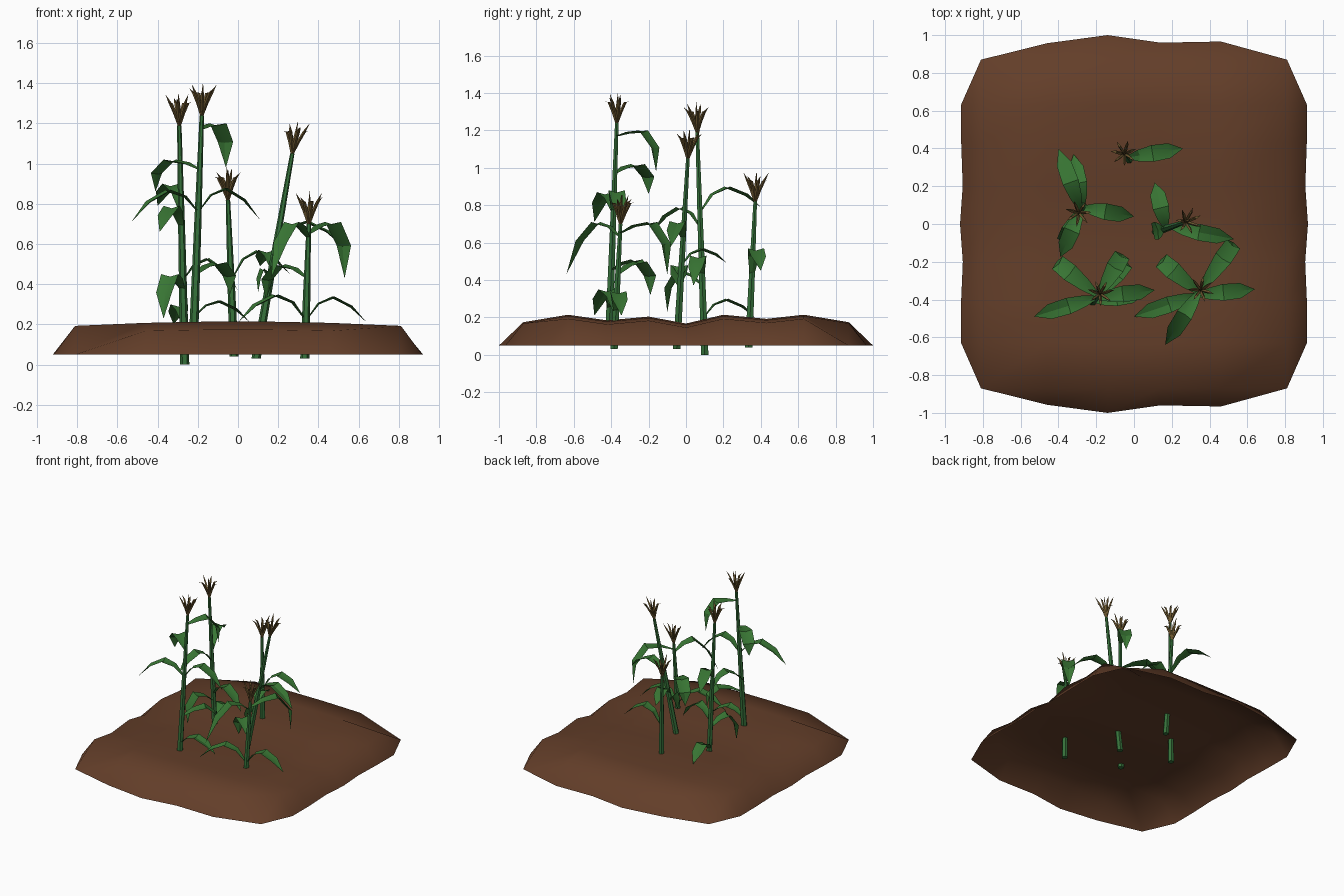
import bpy, bmesh, math
from mathutils import Vector

if "Cube" in bpy.data.objects:
    bpy.data.objects.remove(bpy.data.objects["Cube"])


def material(name, rgb):
    m = bpy.data.materials.new(name)
    m.diffuse_color = (*rgb, 1)
    m.use_nodes = True
    m.node_tree.nodes["Principled BSDF"].inputs["Base Color"].default_value = m.diffuse_color
    return m


SOIL = material("soil brown", (0.125, 0.048, 0.022))
STALK = material("stalk green", (0.036, 0.165, 0.042))
LEAF = material("leaf green", (0.04, 0.18, 0.034))
TASSEL = material("tassel straw", (0.15, 0.095, 0.028))


def finish(bm, name, mat, smooth=40):
    """Turn a bmesh into a named, single-colour object."""
    me = bpy.data.meshes.new(name)
    bm.to_mesh(me)
    bm.free()
    me.materials.append(mat)
    ob = bpy.data.objects.new(name, me)
    bpy.context.collection.objects.link(ob)
    if smooth:
        bpy.ops.object.select_all(action='DESELECT')
        ob.select_set(True)
        bpy.context.view_layer.objects.active = ob
        bpy.ops.object.shade_smooth_by_angle(angle=math.radians(smooth))
    return ob


def tube(bm, pts, radii, sides):
    """Tapered upright tube through pts; a zero last radius makes a point."""
    rings = []
    for p, r in zip(pts, radii):
        n = sides if r > 0 else 1
        rings.append([bm.verts.new(Vector(p) + Vector((
            r * math.cos(2 * math.pi * k / sides),
            r * math.sin(2 * math.pi * k / sides), 0))) for k in range(n)])
    for a, b in zip(rings, rings[1:]):
        for k in range(sides):
            j = (k + 1) % sides
            if len(b) == 1:
                bm.faces.new((a[k], a[j], b[0]))
            else:
                bm.faces.new((a[k], a[j], b[j], b[k]))
    bm.faces.new(rings[0][::-1])
    if len(rings[-1]) > 1:
        bm.faces.new(rings[-1])


# Open soil mound with ridges running along x and a sloping skirt
XS = [-0.92, -0.81, -0.46, -0.14, 0.14, 0.46, 0.81, 0.92]
ROWS = [(-1, .05), (-.87, .175), (-.63, .215), (-.42, .185), (-.2, .205), (0, .168),
        (.2, .215), (.43, .193), (.63, .215), (.87, .175), (1, .05)]
END_Y = {2: .957, 3: 1.0, 4: .96, 5: .966}
bm = bmesh.new()
grid = {}
for j, (y, z) in enumerate(ROWS):
    for i, x in enumerate(XS):
        end, side = j in (0, 10), i in (0, 7)
        near_end, near_side = j in (1, 9), i in (1, 6)
        if (end and (side or near_side)) or (side and near_end):
            continue                      # clipped corners
        px, py, pz = x, y, z - 0.022 * (x / 0.81) ** 2
        if end:
            py = math.copysign(END_Y[i], y)
        if side:
            px = math.copysign(0.913 + 0.008 * math.cos(j * 2.5), x)
        if end or side or (near_end and near_side):
            pz = 0.05
        grid[i, j] = bm.verts.new((px, py, pz))
for j in range(len(ROWS) - 1):
    for i in range(len(XS) - 1):
        keys = [(i, j), (i + 1, j), (i + 1, j + 1), (i, j + 1)]
        vs = [grid[k] for k in keys if k in grid]
        if len(vs) >= 3:
            bm.faces.new(vs)
finish(bm, "soil_mound", SOIL, 60)

# Leaf outline: (distance out, share of rise) with widths; arched or drooping
ARCH = [0, .2, .45, .75, 1]
DROOP = [0, .32, .68, .98, 1]
WIDTH = [.022, .062, .088, .08, 0]


def leaf(bm, base, z0, zp, tip, droop):
    """Creased blade from the stalk at z0, over a peak at zp, to the tip."""
    start = Vector((base.x, base.y, z0))
    tip = Vector(tip)
    flat = Vector((tip.x - start.x, tip.y - start.y, 0))
    side = Vector((-flat.y, flat.x, 0)).normalized()
    zs = [z0, z0 + .72 * (zp - z0), zp, zp + (.42 if droop else .36) * (tip.z - zp), tip.z]
    pts = [start + flat * f for f in (DROOP if droop else ARCH)]
    for p, z in zip(pts, zs):
        p.z = z
    rows = []
    for k, (p, w) in enumerate(zip(pts, WIDTH)):
        if w == 0:
            rows.append([bm.verts.new(p)])
            continue
        if droop:
            w *= 1.1
        t = (pts[min(k + 1, 4)] - pts[max(k - 1, 0)]).normalized()
        sink = t.cross(side) * (-.14 * w)
        rows.append([bm.verts.new(p - side * w / 2), bm.verts.new(p + sink),
                     bm.verts.new(p + side * w / 2)])
    for a, b in zip(rows, rows[1:]):
        for k in range(2):
            if len(b) == 1:
                bm.faces.new((a[k], b[0], a[k + 1]))
            else:
                bm.faces.new((a[k], b[k], b[k + 1], a[k + 1]))
    bmesh.ops.recalc_face_normals(bm, faces=bm.faces[:])


# Each plant: stalk base, stalk top, leaves (start z, peak z, tip, drooping)
PLANTS = [
    ((-.265, .10, 0), (-.292, .06, 1.19), [
        (.76, .90, (-.40, .40, .79), 0), (.20, .30, (-.32, .37, .20), 0),
        (.42, .53, (0, .04, .37), 0), (.68, .79, (-.39, -.175, .66), 0),
        (.37, .45, (-.37, -.10, .23), 1)]),
    ((-.22, -.41, .16), (-.18, -.37, 1.24), [
        (.97, 1.02, (-.41, -.20, .86), 1), (1.17, 1.20, (-.06, -.16, .98), 1),
        (.76, .87, (-.53, -.49, .71), 0), (.76, .88, (.11, -.35, .72), 0),
        (.45, .51, (-.04, -.20, .35), 1), (.24, .32, (.06, -.37, .21), 0)]),
    ((-.02, .335, .04), (-.05, .37, .82), [
        (.42, .57, (.26, .40, .45), 0)]),
    ((.09, -.05, .03), (.27, .01, 1.05), [
        (.48, .57, (.11, .22, .49), 0), (.62, .715, (.53, -.08, .58), 0),
        (.42, .48, (.10, -.04, .36), 1)]),
    ((.332, -.385, .03), (.352, -.35, .70), [
        (.22, .35, (0, -.49, .21), 0), (.22, .34, (.64, -.345, .21), 0),
        (.63, .71, (.165, -.64, .43), 0), (.65, .71, (.53, -.10, .43), 1),
        (.43, .50, (.14, -.19, .32), 1)]),
]

for n, (base, top, leaves) in enumerate(PLANTS, 1):
    base, top = Vector(base), Vector(top)
    # Tapered stalk
    bm = bmesh.new()
    tube(bm, [base, base.lerp(top, .5), top], [.023, .018, .011], 6)
    finish(bm, f"stalk_{n}", STALK)
    # Leaves
    bm = bmesh.new()
    for z0, zp, tip, droop in leaves:
        at = base.lerp(top, (z0 - base.z) / (top.z - base.z))
        leaf(bm, at, z0, zp, tip, droop)
    finish(bm, f"leaves_{n}", LEAF, 30)
    # Flowering tassel: one upright spike and a ring of curved ones
    bm = bmesh.new()
    up = (top - base).normalized()
    tube(bm, [top - up * .02, top + up * .08, top + up * .165], [.008, .009, 0], 4)
    for k in range(7):
        a = 2 * math.pi * k / 7 + n
        out = Vector((math.cos(a), math.sin(a), 0))
        h = .135 + .02 * (k % 3 - 1)
        tube(bm, [top - up * .01, top + up * .06 + out * .022,
                  top + up * .11 + out * .045, top + up * h + out * .07],
             [.005, .009, .008, 0], 4)
    finish(bm, f"tassel_{n}", TASSEL, 0)
